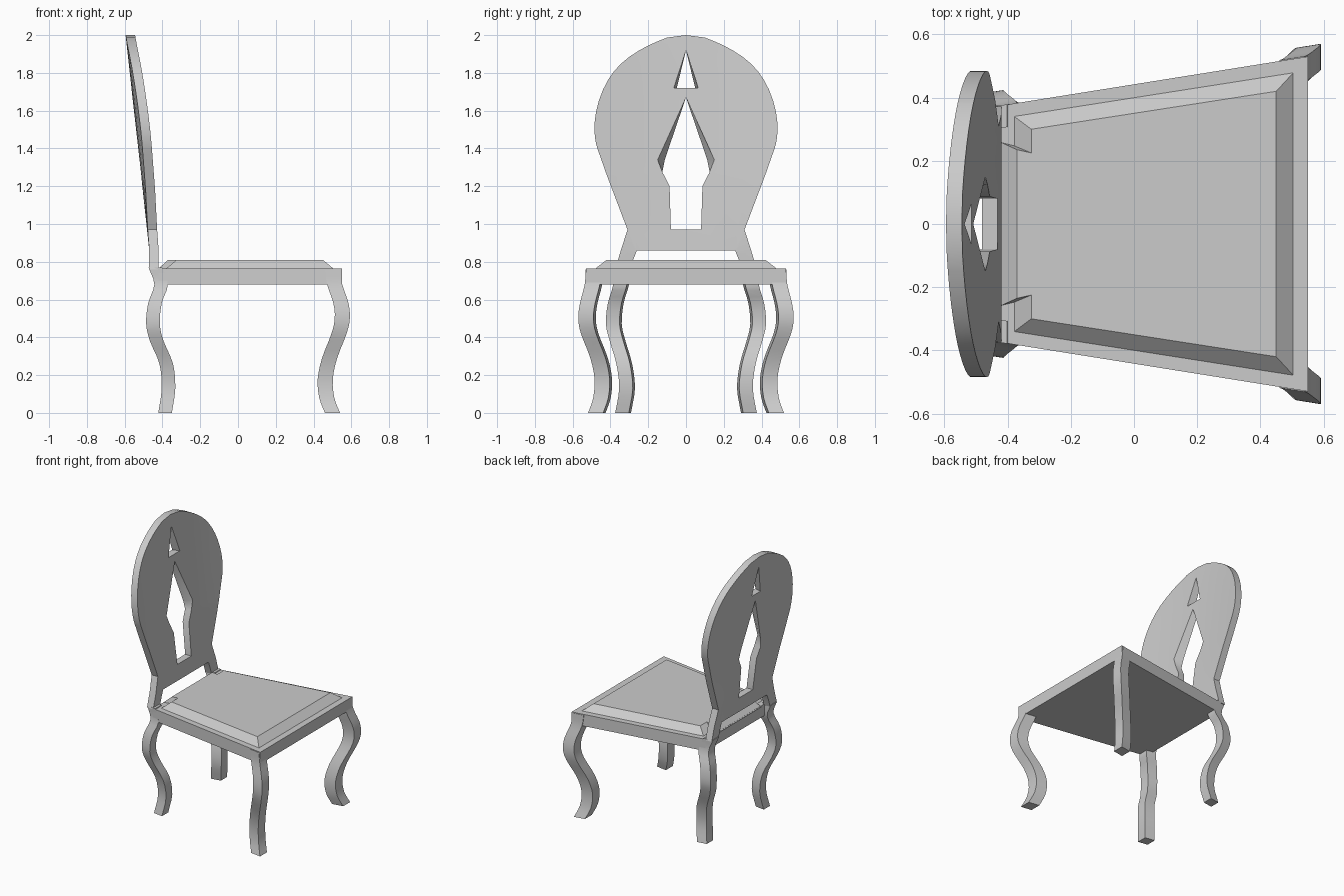
import bpy, bmesh
from mathutils import Vector

if "Cube" in bpy.data.objects:
    bpy.data.objects.remove(bpy.data.objects["Cube"])


def finish(name, bm):
    bmesh.ops.recalc_face_normals(bm, faces=bm.faces[:])
    mesh = bpy.data.meshes.new(name)
    bm.to_mesh(mesh)
    bm.free()
    ob = bpy.data.objects.new(name, mesh)
    bpy.context.collection.objects.link(ob)
    return ob


def smooth(ob):
    bpy.ops.object.select_all(action='DESELECT')
    ob.select_set(True)
    bpy.context.view_layer.objects.active = ob
    bpy.ops.object.shade_smooth_by_angle(angle=0.5)


def loft(name, rings):
    # Skin a stack of equal-length rings and cap both ends
    bm = bmesh.new()
    vs = [[bm.verts.new(p) for p in r] for r in rings]
    n = len(vs[0])
    for a, b in zip(vs, vs[1:]):
        for i in range(n):
            j = (i + 1) % n
            bm.faces.new((a[i], a[j], b[j], b[i]))
    bm.faces.new(vs[0])
    bm.faces.new(vs[-1])
    return finish(name, bm)


def spline(pts, steps):
    # Smooth curve through the given points
    p = [Vector(q) for q in pts]
    p = [2 * p[0] - p[1]] + p + [2 * p[-1] - p[-2]]
    out = []
    for a, b, c, d in zip(p, p[1:], p[2:], p[3:]):
        for k in range(steps):
            t = k / steps
            out.append(0.5 * (2 * b + (c - a) * t + (2 * a - 5 * b + 4 * c - d) * t**2
                              + (3 * b - a - 3 * c + d) * t**3))
    return out + [p[-2]]


def mirrored(half):
    # Close a half outline (first value negated on the other side)
    return [tuple(q) for q in half] + [(-y, z) for y, z in reversed(half) if abs(y) > 1e-6]


# Seat frame
frame = [(-0.42, -0.375), (0.55, -0.53), (0.55, 0.53), (-0.42, 0.375)]
loft("seat_frame", [[(x, y, z) for x, y in frame] for z in (0.68, 0.765)])

# Cushion with chamfered rim and notched rear corners
low = [(0.26, -0.425), (0.25, -0.385), (0.345, -0.385), (0.485, 0.51)]
high = [(0.235, -0.37), (0.225, -0.325), (0.30, -0.325), (0.42, 0.45)]
loft("seat_cushion", [[(x, y, z) for y, x in mirrored(h)]
                      for h, z in ((low, 0.76), (high, 0.81))])

# Curved legs
front = [(.50, .485, .76), (.512, .49, .68), (.545, .515, .58), (.552, .524, .50),
         (.535, .51, .42), (.485, .46, .29), (.462, .438, .18), (.47, .445, .08),
         (.50, .472, 0)]
back = [(-.438, .337, .77), (-.407, .343, .68), (-.44, .372, .58), (-.45, .382, .47),
        (-.43, .362, .38), (-.38, .327, .26), (-.368, .312, .13), (-.386, .333, 0)]
for label, path, r in (("front_leg", front, 0.04), ("back_leg", back, 0.036)):
    for side, s in (("left", -1), ("right", 1)):
        rings = [[(c.x + dx * r, s * (c.y + dy * r + 0.16 * dx * r), c.z)
                  for dx, dy in ((-1, -1), (1, -1), (1, 1), (-1, 1))]
                 for c in spline(path, 3)]
        smooth(loft(label + "_" + side, rings))

# Backrest outline and its pierced openings, as (y, z)
crown = spline([(.1, 1.987), (.2, 1.945), (.3, 1.885), (.38, 1.81), (.44, 1.71),
                (.475, 1.6), (.485, 1.5), (.475, 1.42), (.455, 1.36)], 2)
outer = [(0, 2.0)] + crown + [(.42, 1.26), (.31, .97), (.345, .86), (.375, .76),
                              (.295, .76), (.28, .81), (.26, .86)]
arrow = [(0, 1.67), (.15, 1.34), (.125, 1.275), (.087, 1.2), (.08, .97)]
triangle = [(0, 1.92), (.065, 1.72)]

bm = bmesh.new()
for half in (outer, arrow, triangle):
    vs = [bm.verts.new((0, y, z)) for y, z in mirrored(half)]
    for i, v in enumerate(vs):
        bm.edges.new((v, vs[i - 1]))
bmesh.ops.triangle_fill(bm, use_beauty=True, use_dissolve=False,
                        edges=bm.edges[:], normal=(1, 0, 0))
ext = bmesh.ops.extrude_face_region(bm, geom=bm.faces[:], use_keep_orig=True)
for g in ext["geom"]:
    if isinstance(g, bmesh.types.BMVert):
        g.co.x = 0.05
# Openings narrow towards the rear
for v in bm.verts:
    if v.co.x < 0.01 and 1.3 < v.co.z < 1.9 and abs(v.co.y) < 0.2:
        v.co.y *= 0.75
# Slice, then lean and wrap the panel
cuts = [((0, y, 0), (0, 1, 0)) for y in (-.39, -.27, -.17, .17, .27, .39)]
for co, no in cuts + [((0, 0, .86), (0, 0, 1))]:
    bmesh.ops.bisect_plane(bm, geom=bm.verts[:] + bm.edges[:] + bm.faces[:],
                           plane_co=co, plane_no=no, dist=1e-5)
for v in bm.verts:
    lean = max(0, v.co.z - 0.86) / 1.14
    wrap = 0.025 * (v.co.y / 0.485) ** 2 * min(1, lean * 4)
    v.co.x += -0.47 - 0.125 * lean + wrap
smooth(finish("backrest", bm))
